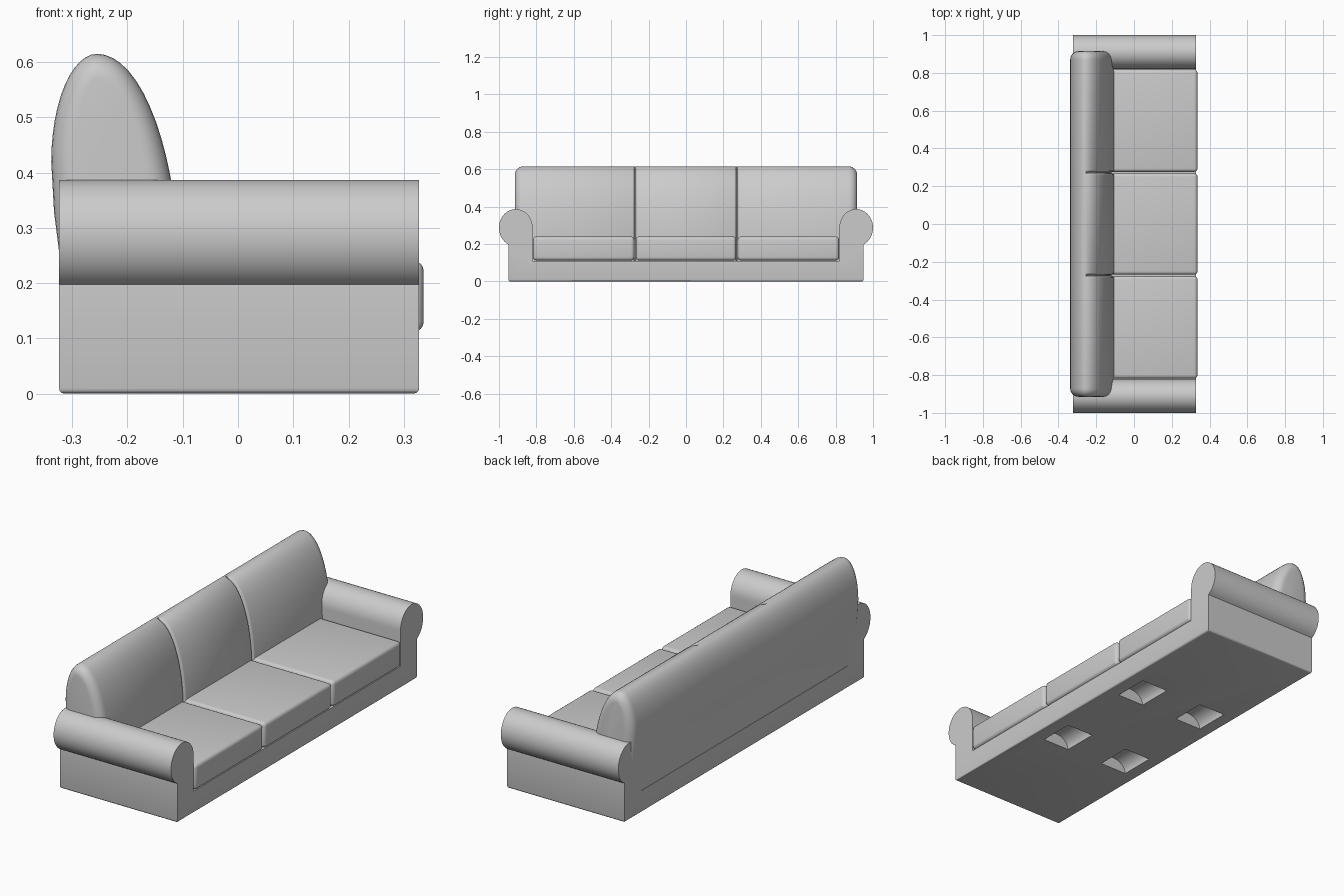
import bpy, bmesh
from math import sin, cos, pi, radians

cube = bpy.data.objects.get("Cube")
if cube:
    bpy.data.objects.remove(cube)

fabric = bpy.data.materials.new("grey fabric")
fabric.use_nodes = True
GREY = (0.6, 0.6, 0.6, 1)
fabric.diffuse_color = GREY
fabric.node_tree.nodes["Principled BSDF"].inputs["Base Color"].default_value = GREY


def finish(name, bm, smooth=True):
    bmesh.ops.recalc_face_normals(bm, faces=bm.faces)
    mesh = bpy.data.meshes.new(name)
    bm.to_mesh(mesh)
    bm.free()
    ob = bpy.data.objects.new(name, mesh)
    bpy.context.collection.objects.link(ob)
    mesh.materials.append(fabric)
    if smooth:
        bpy.ops.object.select_all(action='DESELECT')
        ob.select_set(True)
        bpy.context.view_layer.objects.active = ob
        bpy.ops.object.shade_smooth_by_angle(angle=radians(35))
    return ob


def loft(rings):
    """Skin equal-length rings of points and cap both ends."""
    bm = bmesh.new()
    loops = [[bm.verts.new(p) for p in ring] for ring in rings]
    n = len(loops[0])
    for a, b in zip(loops, loops[1:]):
        for i in range(n):
            j = (i + 1) % n
            bm.faces.new((a[i], a[j], b[j], b[i]))
    bm.faces.new(loops[0])
    bm.faces.new(loops[-1])
    return bm


# Frame: base and both rolled arms as one cross-section run front to back
half = [(0.82, 0.11)]
for i in range(29):
    t = pi - i / 28 * radians(244)
    half.append((0.91 + 0.09 * cos(t), 0.287 + 0.1 * sin(t)))
half += [(0.95, 0.187), (0.95, 0)]
outline = half + [(-y, z) for y, z in reversed(half)]
bm = loft([[(x, y, z) for y, z in outline] for x in (-0.324, 0.328)])
bottom = [e for e in bm.edges if all(v.co.z < 0.001 for v in e.verts)]
bmesh.ops.bevel(bm, geom=bottom, offset=0.01, segments=3, profile=0.5, affect='EDGES')
frame = finish("frame_and_arms", bm, smooth=False)

# Four half-round foot recesses in the underside
for x in (-0.18, 0.18):
    for y in (-0.28, 0.28):
        arc = [(x + 0.075 * cos(i * pi / 12), 0.06 * sin(i * pi / 12)) for i in range(13)]
        arc += [(x - 0.075, -0.05), (x + 0.075, -0.05)]
        cutter = finish("recess_cutter", loft(
            [[(px, py, pz) for px, pz in arc] for py in (y - 0.09, y + 0.09)]), False)
        cutter.hide_render = True
        cutter.hide_set(True)
        mod = frame.modifiers.new("recess", 'BOOLEAN')
        mod.operation = 'DIFFERENCE'
        mod.solver = 'EXACT'
        mod.object = cutter

# Bake the recesses, then drop the cutters
bpy.context.view_layer.update()
baked = bpy.data.meshes.new_from_object(frame.evaluated_get(bpy.context.evaluated_depsgraph_get()))
frame.modifiers.clear()
frame.data = baked
for ob in [o for o in bpy.data.objects if o.name.startswith("recess_cutter")]:
    bpy.data.objects.remove(ob)
bpy.ops.object.select_all(action='DESELECT')
frame.select_set(True)
bpy.context.view_layer.objects.active = frame
bpy.ops.object.shade_smooth_by_angle(angle=radians(35))


# Backrest: egg-shaped section with rounded ends and two seams on its front
def back_ring(y, inset, seam):
    pts = []
    for i in range(17):
        t = i / 16 * pi / 2
        d = inset + (seam if i < 16 else 0)
        pts.append((-0.255 + (0.15 - d) * cos(t), y, 0.2 + (0.415 - d) * sin(t)))
    for i in range(1, 13):
        t = pi / 2 + i / 12 * pi / 2
        pts.append((-0.255 + (0.083 - inset) * cos(t), y, 0.42 + (0.195 - inset) * sin(t)))
    pts += [(-0.333 + inset, y, 0.33), (-0.323 + inset, y, 0.25),
            (-0.322 + inset, y, 0.105), (-0.105 - inset - seam, y, 0.105)]
    return pts


R = 0.045
stations = []
for i in range(7):
    t = i / 6 * pi / 2
    stations.append((-0.915 + R * (1 - cos(t)), R * (1 - sin(t)), 0))
for dy, depth in ((-0.013, 0), (-0.009, 0.002), (-0.005, 0.008), (-0.003, 0.014),
                  (0.003, 0.014), (0.005, 0.008), (0.009, 0.002), (0.013, 0)):
    stations.append((-0.272 + dy, 0, depth))
stations += [(-y, inset, seam) for y, inset, seam in reversed(stations)]
finish("backrest", loft([back_ring(*s) for s in stations]))

# Seat cushions
for name, y0, y1 in (("right", -0.818, -0.276), ("middle", -0.268, 0.268), ("left", 0.276, 0.818)):
    bm = bmesh.new()
    bmesh.ops.create_cube(bm, size=1)
    for v in bm.verts:
        v.co = (0.336 if v.co.x > 0 else -0.2, y1 if v.co.y > 0 else y0,
                0.24 if v.co.z > 0 else 0.112)
    bmesh.ops.bevel(bm, geom=bm.edges[:], offset=0.018, segments=4, profile=0.5, affect='EDGES')
    finish("seat_cushion_" + name, bm)
